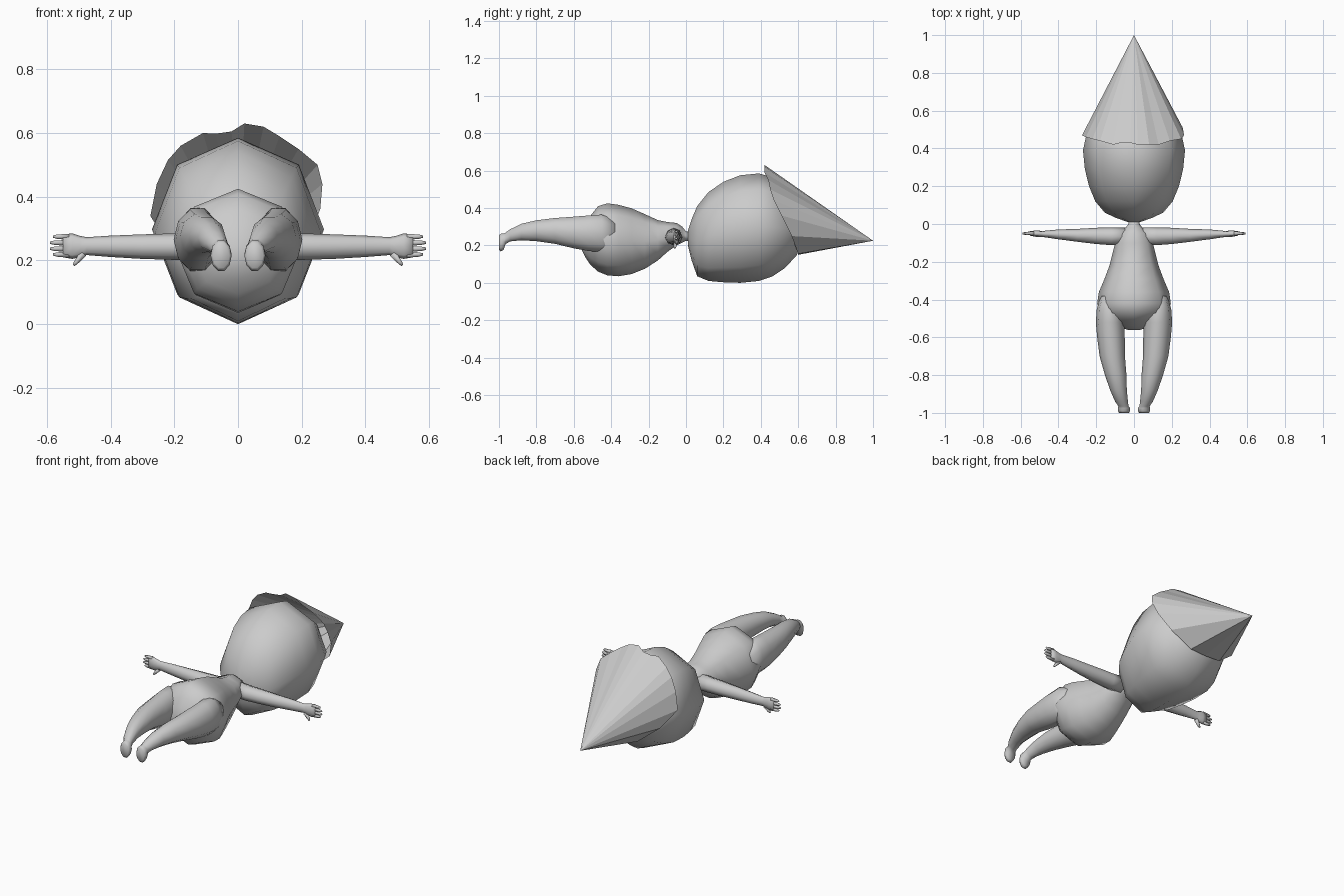
import bpy, bmesh, math
from mathutils import Vector


def finish(name, bm, smooth=True):
    bmesh.ops.recalc_face_normals(bm, faces=bm.faces)
    mesh = bpy.data.meshes.new(name)
    bm.to_mesh(mesh)
    bm.free()
    for p in mesh.polygons:
        p.use_smooth = smooth
    ob = bpy.data.objects.new(name, mesh)
    bpy.context.collection.objects.link(ob)
    return ob


def loft(bm, rings, axis, n=8):
    """Skin elliptical rings (t, centre, half width, z low, z high) along x or y."""
    loops = []
    for t, c, w, lo, hi in rings:
        loop = []
        for i in range(n):
            a = 2 * math.pi * i / n
            s = c + w * math.cos(a)
            z = (lo + hi) / 2 + (hi - lo) / 2 * math.sin(a)
            loop.append(bm.verts.new((s, t, z) if axis == 'y' else (t, s, z)))
        loops.append(loop)
    for a, b in zip(loops, loops[1:]):
        for i in range(n):
            j = (i + 1) % n
            bm.faces.new((a[i], a[j], b[j], b[i]))
    bm.faces.new(loops[0])
    bm.faces.new(loops[-1])


def mirror_x(ob):
    m = ob.modifiers.new("mirror", 'MIRROR')
    m.use_clip = False
    m.use_mirror_merge = False


def tube(bm, p, q, r0, r1, n=6):
    """Tapered finger between two points."""
    p, q = Vector(p), Vector(q)
    d = (q - p).normalized()
    u = Vector((0, 1, 0))
    v = d.cross(u)
    loops = []
    for f, r in ((0, r0), (0.75, r1), (1, r1 * 0.55)):
        c = p.lerp(q, f)
        loops.append([bm.verts.new(c + u * r * math.cos(k * math.tau / n)
                                   + v * r * math.sin(k * math.tau / n)) for k in range(n)])
    for a, b in zip(loops, loops[1:]):
        for i in range(n):
            bm.faces.new((a[i], a[(i + 1) % n], b[(i + 1) % n], b[i]))
    bm.faces.new(loops[-1])
    bm.faces.new(loops[0])


# Large eight-sided head
bm = bmesh.new()
loft(bm, [(0.01, 0, 0.03, 0.20, 0.28), (0.03, 0, 0.09, 0.12, 0.34),
          (0.06, 0, 0.155, 0.035, 0.41), (0.12, 0, 0.205, 0.01, 0.485),
          (0.20, 0, 0.238, 0.003, 0.54), (0.29, 0, 0.26, 0.0, 0.575),
          (0.39, 0, 0.27, 0.01, 0.585), (0.46, 0, 0.255, 0.033, 0.565),
          (0.53, 0, 0.215, 0.08, 0.50), (0.59, 0, 0.15, 0.145, 0.41),
          (0.62, 0, 0.07, 0.21, 0.33)], 'y')
finish("head", bm)

# Neck and pear-shaped torso
bm = bmesh.new()
loft(bm, [(0.03, 0, 0.028, 0.22, 0.27), (0.0, 0, 0.03, 0.225, 0.275),
          (-0.02, 0, 0.045, 0.215, 0.30), (-0.05, 0, 0.075, 0.20, 0.32),
          (-0.10, 0, 0.10, 0.165, 0.325), (-0.15, 0, 0.112, 0.12, 0.335),
          (-0.22, 0, 0.13, 0.075, 0.367), (-0.29, 0, 0.156, 0.047, 0.398),
          (-0.36, 0, 0.186, 0.035, 0.417), (-0.42, 0, 0.195, 0.04, 0.425),
          (-0.47, 0, 0.18, 0.06, 0.41), (-0.51, 0, 0.14, 0.095, 0.36),
          (-0.54, 0, 0.09, 0.14, 0.31), (-0.56, 0, 0.035, 0.18, 0.25)], 'y')
finish("torso", bm)

# Legs with small feet
bm = bmesh.new()
loft(bm, [(-0.38, 0.12, 0.055, 0.16, 0.34), (-0.45, 0.127, 0.07, 0.16, 0.37),
          (-0.52, 0.127, 0.075, 0.165, 0.365), (-0.60, 0.122, 0.073, 0.18, 0.358),
          (-0.70, 0.115, 0.067, 0.205, 0.35), (-0.80, 0.097, 0.057, 0.22, 0.337),
          (-0.88, 0.082, 0.044, 0.225, 0.318), (-0.94, 0.066, 0.034, 0.22, 0.288),
          (-0.965, 0.056, 0.027, 0.205, 0.27), (-0.975, 0.053, 0.033, 0.175, 0.265),
          (-0.99, 0.053, 0.033, 0.165, 0.265), (-1.0, 0.053, 0.026, 0.175, 0.255)], 'y', 10)
mirror_x(finish("legs", bm))

# Arms tapering to flat palms
bm = bmesh.new()
loft(bm, [(0.04, -0.065, 0.045, 0.20, 0.295), (0.12, -0.065, 0.047, 0.2, 0.287),
          (0.20, -0.063, 0.043, 0.202, 0.285), (0.30, -0.06, 0.034, 0.205, 0.282),
          (0.40, -0.055, 0.026, 0.211, 0.278), (0.475, -0.053, 0.017, 0.217, 0.273),
          (0.495, -0.052, 0.016, 0.21, 0.277), (0.52, -0.051, 0.017, 0.205, 0.285),
          (0.55, -0.05, 0.012, 0.21, 0.282)], 'x', 8)
mirror_x(finish("arms", bm))

# Fingers and thumbs
bm = bmesh.new()
for z, tip in ((0.275, 0.58), (0.256, 0.59), (0.237, 0.59), (0.219, 0.58)):
    tube(bm, (0.53, -0.05, z - 0.001), (tip, -0.05, z), 0.011, 0.008)
tube(bm, (0.485, -0.055, 0.222), (0.516, -0.06, 0.185), 0.013, 0.008)
mirror_x(finish("fingers", bm))

# Pointed hat: open cone with a ragged rim
rim = [(0, .60, .15), (.10, .60, .155), (.21, .565, .25), (.258, .51, .36),
       (.265, .47, .44), (.25, .45, .50), (.19, .44, .55), (.13, .42, .59),
       (.08, .42, .62), (.02, .42, .63), (-.02, .43, .605), (-.07, .43, .598),
       (-.11, .42, .60), (-.18, .44, .56), (-.22, .45, .515), (-.255, .46, .44),
       (-.275, .47, .34), (-.22, .56, .25), (-.10, .60, .155)]
bm = bmesh.new()
apex = bm.verts.new((0, 1.0, 0.225))
edge = [bm.verts.new(p) for p in rim]
for i in range(len(edge)):
    bm.faces.new((apex, edge[i], edge[(i + 1) % len(edge)]))
finish("hat", bm, smooth=False)
